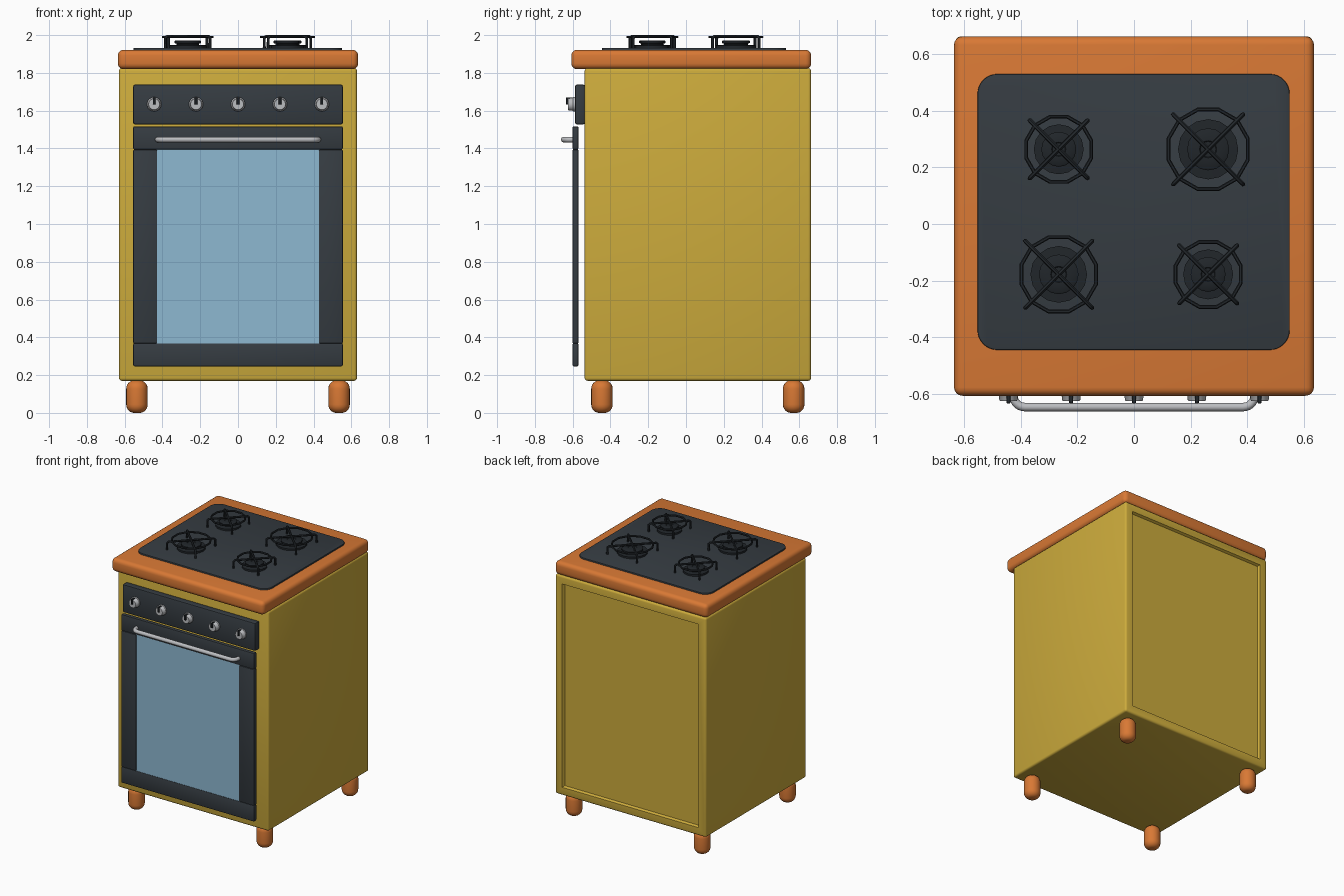
import bpy, bmesh, math
from mathutils import Matrix, Vector

if "Cube" in bpy.data.objects:
    bpy.data.objects.remove(bpy.data.objects["Cube"])


def material(name, r, g, b):
    m = bpy.data.materials.new(name)
    m.diffuse_color = (r, g, b, 1)
    m.use_nodes = True
    m.node_tree.nodes["Principled BSDF"].inputs["Base Color"].default_value = m.diffuse_color
    return m


YELLOW = material("mustard_yellow", 0.61, 0.41, 0.045)
ORANGE = material("orange", 0.69, 0.19, 0.035)
CHARCOAL = material("charcoal", 0.036, 0.045, 0.054)
BLACK = material("black_iron", 0.015, 0.019, 0.023)
GLASS = material("blue_glass", 0.27, 0.48, 0.64)
STEEL = material("steel", 0.50, 0.51, 0.53)


def finish(bm, name, mat, angle=40):
    bmesh.ops.recalc_face_normals(bm, faces=bm.faces[:])
    me = bpy.data.meshes.new(name)
    bm.to_mesh(me)
    bm.free()
    me.materials.append(mat)
    for p in me.polygons:
        p.use_smooth = True
    me.set_sharp_from_angle(angle=math.radians(angle))
    ob = bpy.data.objects.new(name, me)
    bpy.context.collection.objects.link(ob)
    return ob


def box_bm(lo, hi, bevel=0.0, segs=2):
    bm = bmesh.new()
    bmesh.ops.create_cube(bm, size=1)
    for v in bm.verts:
        v.co = Vector([(lo[i] + hi[i]) / 2 + v.co[i] * (hi[i] - lo[i]) for i in range(3)])
    if bevel:
        bmesh.ops.bevel(bm, geom=bm.edges[:], offset=bevel, segments=segs,
                        profile=0.5, affect='EDGES', clamp_overlap=True)
    return bm


def box(name, lo, hi, mat, bevel=0.0, segs=2):
    return finish(box_bm(lo, hi, bevel, segs), name, mat)


def lathe(name, profile, loc, mat, segs=24, toward_front=False):
    """Spin (radius, height) points round an axis: up, or toward the front."""
    bm = bmesh.new()
    verts = [bm.verts.new((r, 0, h)) for r, h in profile]
    edges = [bm.edges.new(pair) for pair in zip(verts, verts[1:])]
    bmesh.ops.spin(bm, geom=verts + edges, cent=(0, 0, 0), axis=(0, 0, 1),
                   angle=2 * math.pi, steps=segs)
    bmesh.ops.remove_doubles(bm, verts=bm.verts[:], dist=1e-5)
    m = Matrix.Translation(loc)
    if toward_front:
        m = m @ Matrix.Rotation(math.pi / 2, 4, 'X')
    bmesh.ops.transform(bm, matrix=m, verts=bm.verts[:])
    return finish(bm, name, mat)


def tube(name, points, radius, mat, closed=False, res=2):
    cu = bpy.data.curves.new(name, 'CURVE')
    cu.dimensions = '3D'
    cu.bevel_depth = radius
    cu.bevel_resolution = res
    cu.use_fill_caps = True
    sp = cu.splines.new('POLY')
    sp.points.add(len(points) - 1)
    for p, co in zip(sp.points, points):
        p.co = (*co, 1)
    sp.use_cyclic_u = closed
    cu.materials.append(mat)
    ob = bpy.data.objects.new(name, cu)
    bpy.context.collection.objects.link(ob)
    bpy.ops.object.select_all(action='DESELECT')
    ob.select_set(True)
    bpy.context.view_layer.objects.active = ob
    bpy.ops.object.convert(target='MESH')
    bpy.ops.object.shade_smooth_by_angle(angle=math.radians(50))


# Cabinet with a shallow recessed back panel
bm = box_bm((-0.63, -0.537, 0.17), (0.63, 0.662, 1.825), 0.015, 3)
bm.normal_update()
back = max((f for f in bm.faces if f.normal.y > 0.99), key=lambda f: f.calc_area())
bmesh.ops.inset_region(bm, faces=[back], thickness=0.065)
bmesh.ops.inset_region(bm, faces=[back], thickness=0.012, depth=-0.018)
finish(bm, "cabinet", YELLOW)

# Worktop slab
box("worktop", (-0.636, -0.607, 1.82), (0.636, 0.663, 1.922), ORANGE, 0.03, 4)

# Rounded feet
foot = [(0, 0)]
for i in range(7):
    a = math.pi / 2 * i / 6
    foot.append((0.015 + 0.042 * math.sin(a), 0.045 - 0.045 * math.cos(a)))
foot += [(r, 0.172 - h) for r, h in reversed(foot)]
for x, side in ((-0.535, "left"), (0.535, "right")):
    for y, end in ((-0.445, "front"), (0.57, "back")):
        lathe(f"{end}_{side}_foot", foot, (x, y, 0), ORANGE)

# Hob plate with rounded corners
bm = box_bm((-0.553, -0.445, 1.918), (0.55, 0.53, 1.933))
corners = [e for e in bm.edges if abs(e.verts[0].co.z - e.verts[1].co.z) > 0.001]
bmesh.ops.bevel(bm, geom=corners, offset=0.07, segments=8, profile=0.5, affect='EDGES')
rim = [e for e in bm.edges if all(v.co.z > 1.93 for v in e.verts)]
bmesh.ops.bevel(bm, geom=rim, offset=0.004, segments=2, profile=0.5, affect='EDGES')
finish(bm, "hob_plate", CHARCOAL)

# Burners: stepped base and cap, ring, and crossed pan supports
burners = [("back_left", -0.266, 0.264, 0.126, 0.102),
           ("back_right", 0.262, 0.264, 0.152, 0.123),
           ("front_left", -0.266, -0.178, 0.143, 0.118),
           ("front_right", 0.262, -0.178, 0.126, 0.102)]
for label, x, y, r, d in burners:
    lathe(label + "_burner",
          [(0, 1.932), (r * 0.7, 1.932), (r * 0.7, 1.946), (r * 0.42, 1.949),
           (r * 0.42, 1.955), (r * 0.49, 1.958), (r * 0.49, 1.968),
           (r * 0.45, 1.972), (r * 0.2, 1.972), (r * 0.18, 1.969), (0, 1.969)],
          (x, y, 0), BLACK, 16)
    ring = [(x + (r - 0.007) * math.cos(math.tau * (i + 0.5) / 12),
             y + (r - 0.007) * math.sin(math.tau * (i + 0.5) / 12), 1.99) for i in range(12)]
    tube(label + "_grate_ring", ring, 0.007, BLACK, True, 1)
    for s, n in ((1, "a"), (-1, "b")):
        wire = [(-1, 1.93), (-1, 1.984), (-0.94, 1.992), (0.94, 1.992), (1, 1.984), (1, 1.93)]
        tube(f"{label}_pan_support_{n}",
             [(x + k * d, y + k * d * s, z) for k, z in wire], 0.008, BLACK, False, 1)

# Control panel with five knobs
box("control_panel", (-0.555, -0.587, 1.527), (0.555, -0.535, 1.738), CHARCOAL, 0.01)
for i in range(5):
    x = -0.444 + 0.222 * i
    lathe(f"knob_{i + 1}",
          [(0, 0), (0.038, 0), (0.038, 0.012), (0.034, 0.016), (0.032, 0.036),
           (0.029, 0.04), (0, 0.04)],
          (x, -0.586, 1.634), STEEL, 24, True)
    box(f"knob_pointer_{i + 1}", (x - 0.007, -0.634, 1.632), (x + 0.007, -0.6, 1.671),
        BLACK, 0.002, 1)

# Oven door: four rails around a glass pane
F, B = -0.601, -0.569
box("door_top_rail", (-0.555, F, 1.394), (0.555, B, 1.517), CHARCOAL, 0.008)
box("door_bottom_rail", (-0.555, F, 0.246), (0.555, B, 0.369), CHARCOAL, 0.008)
box("door_left_stile", (-0.555, F, 0.367), (-0.428, B, 1.394), CHARCOAL, 0.006)
box("door_right_stile", (0.428, F, 0.367), (0.555, B, 1.394), CHARCOAL, 0.006)
box("door_glass", (-0.432, F + 0.004, 0.36), (0.432, B - 0.004, 1.4), GLASS)

# Door handle: bent tube
half = [(-0.425, -0.59)]
for i in range(7):
    a = math.pi / 2 * i / 6
    half.append((-0.385 - 0.04 * math.cos(a), -0.61 - 0.037 * math.sin(a)))
path = half + [(-x, y) for x, y in reversed(half)]
tube("door_handle", [(x, y, 1.447) for x, y in path], 0.015, STEEL, False, 3)
